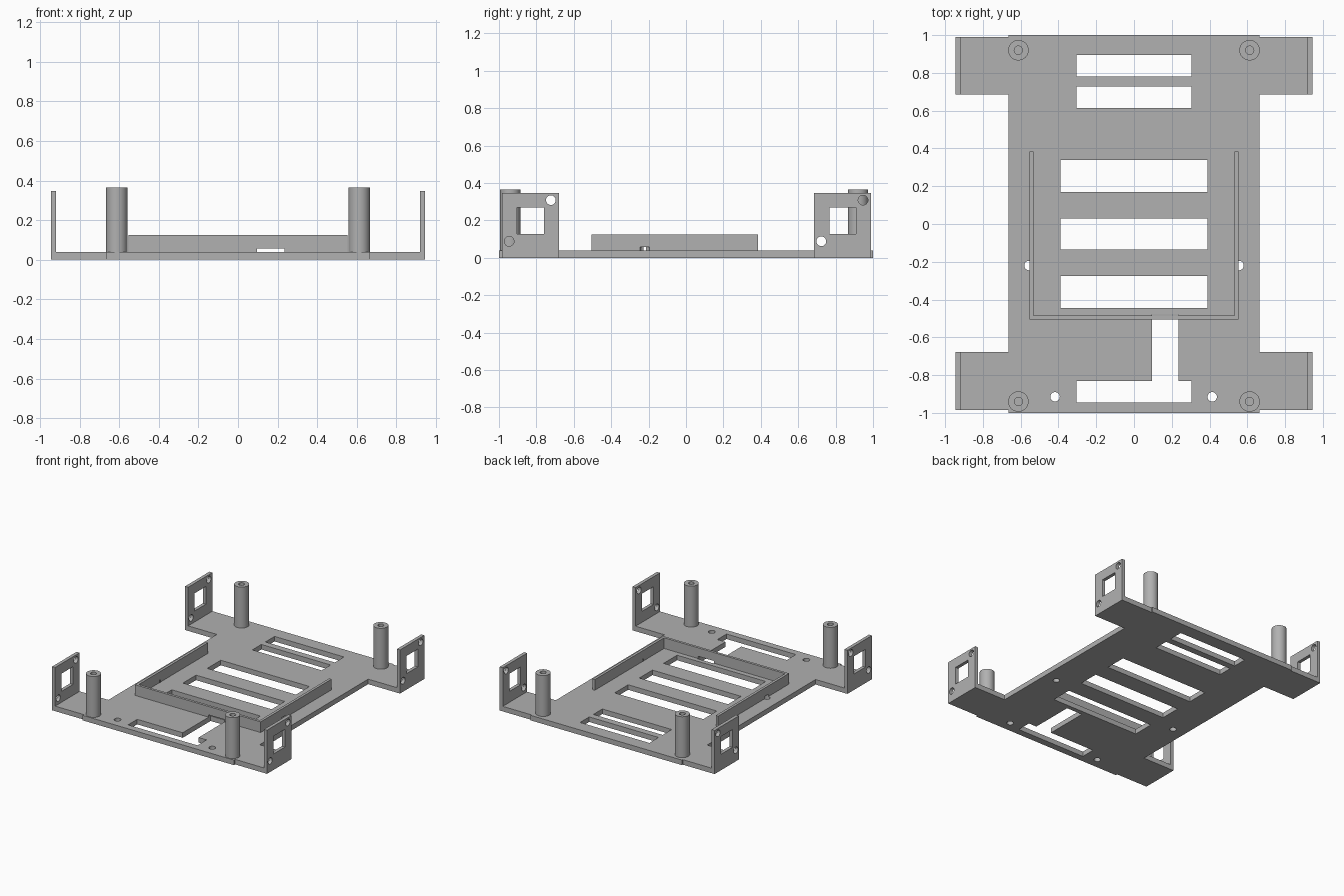
import bpy, bmesh
from math import pi
from mathutils import Matrix

cube = bpy.data.objects.get("Cube")
if cube:
    bpy.data.objects.remove(cube)

grey = bpy.data.materials.new("grey plastic")
grey.use_nodes = True
colour = (0.44, 0.44, 0.44, 1)
grey.diffuse_color = colour
grey.node_tree.nodes["Principled BSDF"].inputs["Base Color"].default_value = colour

T = 0.04  # plate thickness


def finish(name, bm):
    bmesh.ops.recalc_face_normals(bm, faces=bm.faces)
    mesh = bpy.data.meshes.new(name)
    bm.to_mesh(mesh)
    bm.free()
    mesh.materials.append(grey)
    ob = bpy.data.objects.new(name, mesh)
    bpy.context.collection.objects.link(ob)
    return ob


def prism(name, outline, z0, z1):
    bm = bmesh.new()
    face = bm.faces.new([bm.verts.new((x, y, z0)) for x, y in outline])
    top = bmesh.ops.extrude_face_region(bm, geom=[face])["geom"]
    verts = [v for v in top if isinstance(v, bmesh.types.BMVert)]
    bmesh.ops.translate(bm, verts=verts, vec=(0, 0, z1 - z0))
    return finish(name, bm)


def box(name, x0, x1, y0, y1, z0, z1):
    return prism(name, [(x0, y0), (x1, y0), (x1, y1), (x0, y1)], z0, z1)


def cylinder(name, centre, radius, depth, axis="Z", sides=32):
    bm = bmesh.new()
    turn = Matrix.Rotation(pi / 2, 4, "Y") if axis == "X" else Matrix()
    bmesh.ops.create_cone(bm, cap_ends=True, segments=sides, radius1=radius, radius2=radius,
                          depth=depth, matrix=Matrix.Translation(centre) @ turn)
    return finish(name, bm)


def cut(ob, cutters):
    for c in cutters:
        mod = ob.modifiers.new("cut", "BOOLEAN")
        mod.operation = "DIFFERENCE"
        mod.solver = "EXACT"
        mod.object = c
    bpy.ops.object.select_all(action="DESELECT")
    ob.select_set(True)
    bpy.context.view_layer.objects.active = ob
    for mod in list(ob.modifiers):
        bpy.ops.object.modifier_apply(modifier=mod.name)
    bpy.ops.object.shade_smooth_by_angle()


def discard(cutters):
    for c in cutters:
        bpy.data.objects.remove(c)


# Base plate with four arms
right_side = [(0.665, -1), (0.665, -0.985), (0.945, -0.985), (0.945, -0.678), (0.665, -0.678),
              (0.665, 0.685), (0.945, 0.685), (0.945, 0.99), (0.665, 0.99), (0.665, 1)]
outline = right_side + [(-x, y) for x, y in reversed(right_side)]
base_plate = prism("base_plate", outline, 0, T)

# U-shaped tray rail
rail_half = [(0.553, -0.505), (0.553, 0.385), (0.532, 0.385), (0.532, -0.485)]
tray_rail = prism("tray_rail", rail_half + [(-x, y) for x, y in reversed(rail_half)], T, 0.125)

# Cable notch and side holes pass through both plate and rail
shared = [box("notch_cutter", 0.095, 0.235, -0.85, -0.48, -0.1, 0.058)]
shared += [cylinder("side_hole_cutter", (s * 0.556, -0.22, -0.021), 0.025, 0.158) for s in (-1, 1)]

# Ventilation slots and mounting holes
slots = [(0.305, -0.945, -0.83), (0.305, 0.615, 0.728), (0.305, 0.78, 0.895),
         (0.39, -0.445, -0.275), (0.39, -0.135, 0.03), (0.39, 0.17, 0.34)]
openings = [box("slot_cutter", -w, w, y0, y1, -0.1, 0.1) for w, y0, y1 in slots]
openings += [cylinder("mount_hole_cutter", (x, -0.915, 0), 0.025, 0.2) for x in (-0.418, 0.414)]
cut(base_plate, shared + openings)
cut(tray_rail, shared)
discard(shared + openings)

# Corner posts and upright brackets
for side, s in (("left", 1), ("right", -1)):
    for end, post_y, y0, y1 in (("front", -0.94, -0.985, -0.678), ("back", 0.92, 0.685, 0.99)):
        post = cylinder(f"{end}_{side}_post", (s * 0.612, post_y, 0.2), 0.054, 0.33, sides=48)
        bore = [cylinder("bore_cutter", (s * 0.612, post_y, 0.25), 0.022, T * 10)]
        cut(post, bore)
        discard(bore)

        xs = sorted((s * 0.918, s * 0.945))
        bracket = box(f"{end}_{side}_bracket", *xs, y0, y1, T, 0.347)
        mid = (y0 + y1) / 2
        holes = [box("window_cutter", xs[0] - 0.1, xs[1] + 0.1, mid - 0.071, mid + 0.071, 0.127, 0.268)]
        for dy, z in ((0.109, 0.308), (-0.114, 0.088)):
            holes.append(cylinder("screw_cutter", (s * 0.93, mid + dy, z), 0.026, 0.2, "X"))
        cut(bracket, holes)
        discard(holes)
